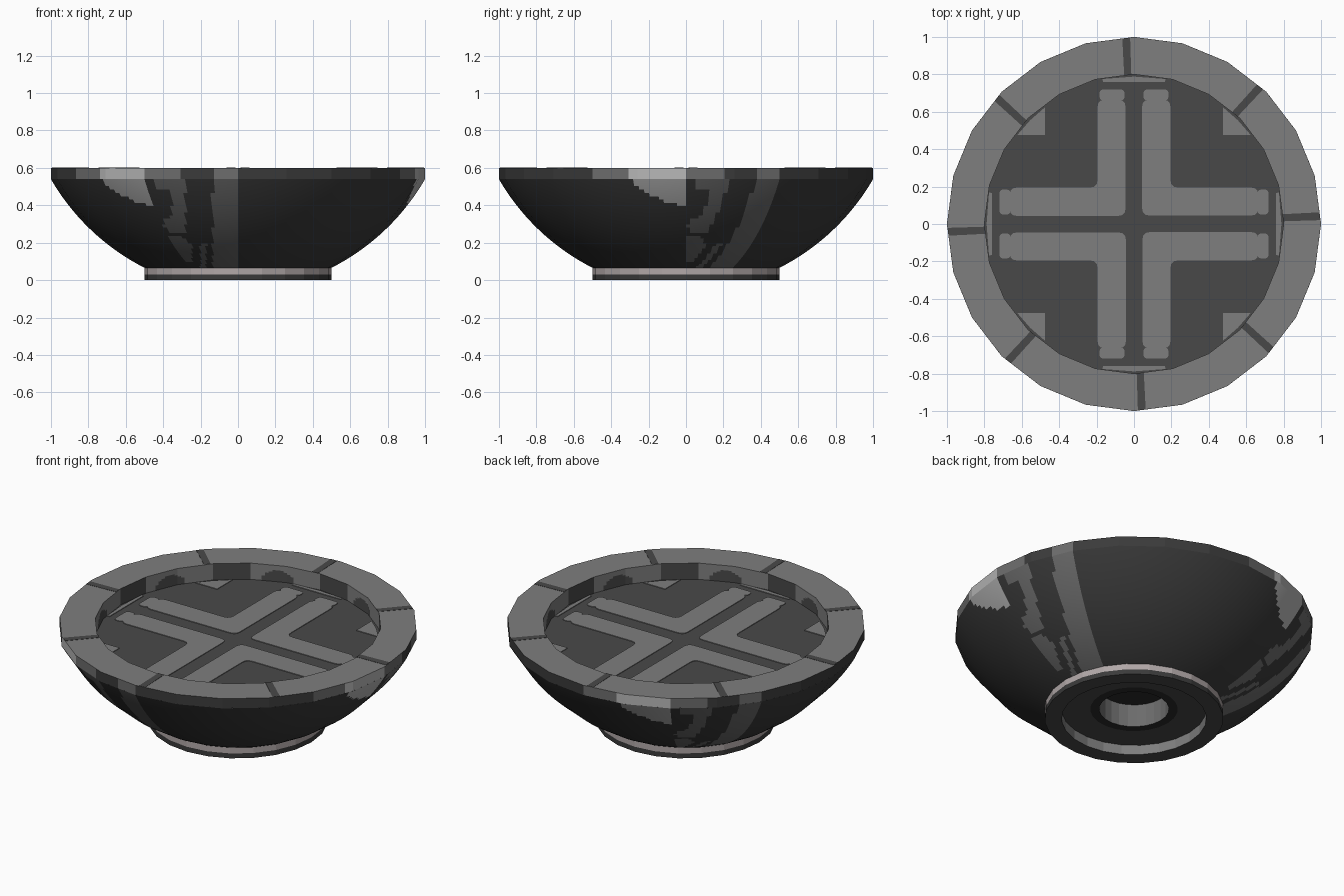
import bpy, bmesh, math
from mathutils import Vector

if "Cube" in bpy.data.objects:
    bpy.data.objects.remove(bpy.data.objects["Cube"])

SIDES = 24
STEP = math.tau / SIDES


def mat(name, r, g=None, b=None):
    m = bpy.data.materials.new(name)
    m.diffuse_color = (r, g or r, b or r, 1)
    m.use_nodes = True
    m.node_tree.nodes["Principled BSDF"].inputs["Base Color"].default_value = m.diffuse_color
    return m


MATS = [mat("charcoal", 0.043), mat("floor_grey", 0.066), mat("stripe_grey", 0.15),
        mat("light_grey", 0.21), mat("pale_grey", 0.47), mat("warm_pale", 0.44, 0.39, 0.39),
        mat("deep_grey", 0.025)]
CHARCOAL, FLOOR, STRIPE, LIGHT, PALE, WARM, DEEP = range(7)


def add_object(name, bm):
    me = bpy.data.meshes.new(name)
    bm.to_mesh(me)
    bm.free()
    for m in MATS:
        me.materials.append(m)
    ob = bpy.data.objects.new(name, me)
    bpy.context.collection.objects.link(ob)
    return ob


def lathe(name, profile, rule, sub=1):
    """Revolve a profile as a 24-sided solid; rule(radius, azimuth, z, normal) picks the colour."""
    bm = bmesh.new()
    n = SIDES * sub
    rings = []
    for r, z in profile:
        ring = []
        for i in range(n):
            a = math.tau * i / n
            k = math.cos(STEP / 2) / math.cos(a % STEP - STEP / 2)
            if i % sub == 0:
                k = 1
            ring.append(bm.verts.new((r * k * math.cos(a), r * k * math.sin(a), z)))
        rings.append(ring)
    for lo, hi in zip(rings, rings[1:]):
        for i in range(n):
            j = (i + 1) % n
            bm.faces.new((lo[i], lo[j], hi[j], hi[i]))
    bmesh.ops.remove_doubles(bm, verts=bm.verts, dist=1e-5)
    bm.normal_update()
    for f in bm.faces:
        c = f.calc_center_median()
        az = math.degrees(math.atan2(c.y, c.x)) % 360
        f.material_index = rule(math.hypot(c.x, c.y), az, c.z, f.normal)
    return add_object(name, bm)


def inside(p, poly):
    hit = False
    for (x1, y1), (x2, y2) in zip(poly, poly[1:] + poly[:1]):
        if (y1 > p[1]) != (y2 > p[1]) and p[0] < (x2 - x1) * (p[1] - y1) / (y2 - y1) + x1:
            hit = not hit
    return hit


# Painted outer marks, repeated three times; u is the sideways distance from the mark's centre line
HOOK = [(-.45, .54), (-.28, .54), (-.28, .25), (-.36, .25), (-.40, .29), (-.40, .33),
        (-.355, .34), (-.355, .45), (-.37, .48), (-.45, .49)]
DROP = [(-.38, .24), (-.31, .24), (-.245, .18), (-.245, .09), (-.28, .10)]


def outer_rule(r, az, z, nrm=None):
    a = (az + 60) % 120 - 60
    u = r * math.sin(math.radians(a - 30))
    if -.135 < u < .001:
        return STRIPE
    if -18 < a < 0 and z > .40 + .145 * (a / 18) ** 2:
        return PALE
    if z > .54:
        return STRIPE if -30 < a < 12.5 else CHARCOAL
    if -30 < a < -18 and z > .545:
        return STRIPE
    if -.2 < u < -.17 and z < .2:
        return STRIPE
    if inside((u, z), HOOK) or inside((u, z), DROP):
        return STRIPE
    return CHARCOAL


# Bowl: a circular arc revolved, with round smooth normals
CX, CZ, R = -.05, 1.147, 1.213
ROWS = 32
arc = []
for i in range(ROWS + 1):
    t = math.radians(-63.05 + (63.05 - 30.03) * i / ROWS)
    arc.append((CX + R * math.cos(t), CZ + R * math.sin(t)))
bowl = lathe("bowl", arc, outer_rule, 10)
for p in bowl.data.polygons:
    p.use_smooth = True
normals = []
for v in bowl.data.vertices:
    a = math.atan2(v.co.y, v.co.x)
    h = math.sqrt(max(R * R - (CZ - v.co.z) ** 2, 0))
    normals.append(Vector((h * math.cos(a), h * math.sin(a), v.co.z - CZ)).normalized())
bowl.data.normals_split_custom_set_from_vertices(normals)


# Rim: outer band, flat top and inner wall with dark panels and arches
def rim_rule(r, az, z, nrm):
    if nrm.z > .5:
        return LIGHT
    if r > .9:
        return outer_rule(r, az, z)
    a = az % 45
    if a > 30:
        return FLOOR
    d = (a - 18.5) / 6.8
    return FLOOR if d * d + ((z - .5) / .07) ** 2 < 1 else LIGHT


rim_profile = [(1, .54), (1, .6), (.8, .6)] + [(.8, .6 - .01 * i) for i in range(1, 11)]
lathe("rim", rim_profile, rim_rule, 10)

# Floor of the recess
lathe("floor", [(.8, .5), (0, .5)], lambda r, a, z, n: FLOOR)


# Foot with stepped socket underneath
def foot_rule(r, az, z, nrm):
    if abs(nrm.z) < .5:
        if r > .45:
            return WARM if z > .03 else CHARCOAL
        return LIGHT if r > .3 else STRIPE
    return DEEP if r < .245 else FLOOR


lathe("foot", [(0, .2), (.195, .2), (.195, .06), (.245, .06), (.405, .06), (.405, 0),
               (.5, 0), (.5, .03), (.5, .066)], foot_rule)


def plates(name, shapes, z, height, colour, turns, offset=0.0, corner=0.0):
    """Thin flat plates, copied around the centre."""
    bm = bmesh.new()
    for k in range(turns):
        a = math.tau * k / turns + offset
        for poly in shapes:
            pts = [Vector(p) for p in poly]
            out = []
            for i, p in enumerate(pts):
                if not corner:
                    out.append(p)
                    continue
                d0, d1 = pts[i - 1] - p, pts[(i + 1) % len(pts)] - p
                p0 = p + d0.normalized() * min(corner, d0.length * .45)
                p1 = p + d1.normalized() * min(corner, d1.length * .45)
                for t in (0, .33, .67, 1):
                    out.append(p0 * (1 - t) ** 2 + p * 2 * t * (1 - t) + p1 * t * t)
            vs = [bm.verts.new((p.x * math.cos(a) - p.y * math.sin(a),
                                p.x * math.sin(a) + p.y * math.cos(a), z)) for p in out]
            f = bm.faces.new(vs)
            ext = bmesh.ops.extrude_face_region(bm, geom=[f])
            new = [g for g in ext["geom"] if isinstance(g, bmesh.types.BMVert)]
            bmesh.ops.translate(bm, verts=new, vec=(0, 0, height))
    bmesh.ops.recalc_face_normals(bm, faces=bm.faces)
    for f in bm.faces:
        f.material_index = colour
    return add_object(name, bm)


# Floor cross: four L-shaped bars, end caps, edge slivers and corner pieces
plates("floor_cross", [[(.043, .045), (.665, .045), (.665, .195), (.195, .195),
                        (.195, .665), (.043, .665)]], .5, .004, LIGHT, 4, corner=.04)
plates("cross_end_caps", [[(.66, s * .05), (.72, s * .05), (.72, s * .185), (.66, s * .185)]
                          for s in (1, -1)], .5, .004, LIGHT, 4, corner=.025)
plates("edge_slivers", [[(.76, -.165), (.775, -.17), (.788, 0), (.775, .17), (.76, .165)]],
       .5, .004, LIGHT, 4)
plates("corner_pieces", [[(.475, .475), (.625, .475), (.555, .555), (.475, .625)]],
       .5, .004, LIGHT, 4)

# Eight dark seams across the rim top
plates("rim_seams", [[(.797, -.019), (.994, -.021), (.994, .021), (.797, .019)]],
       .6, .0015, FLOOR, 8, math.radians(2.4))
